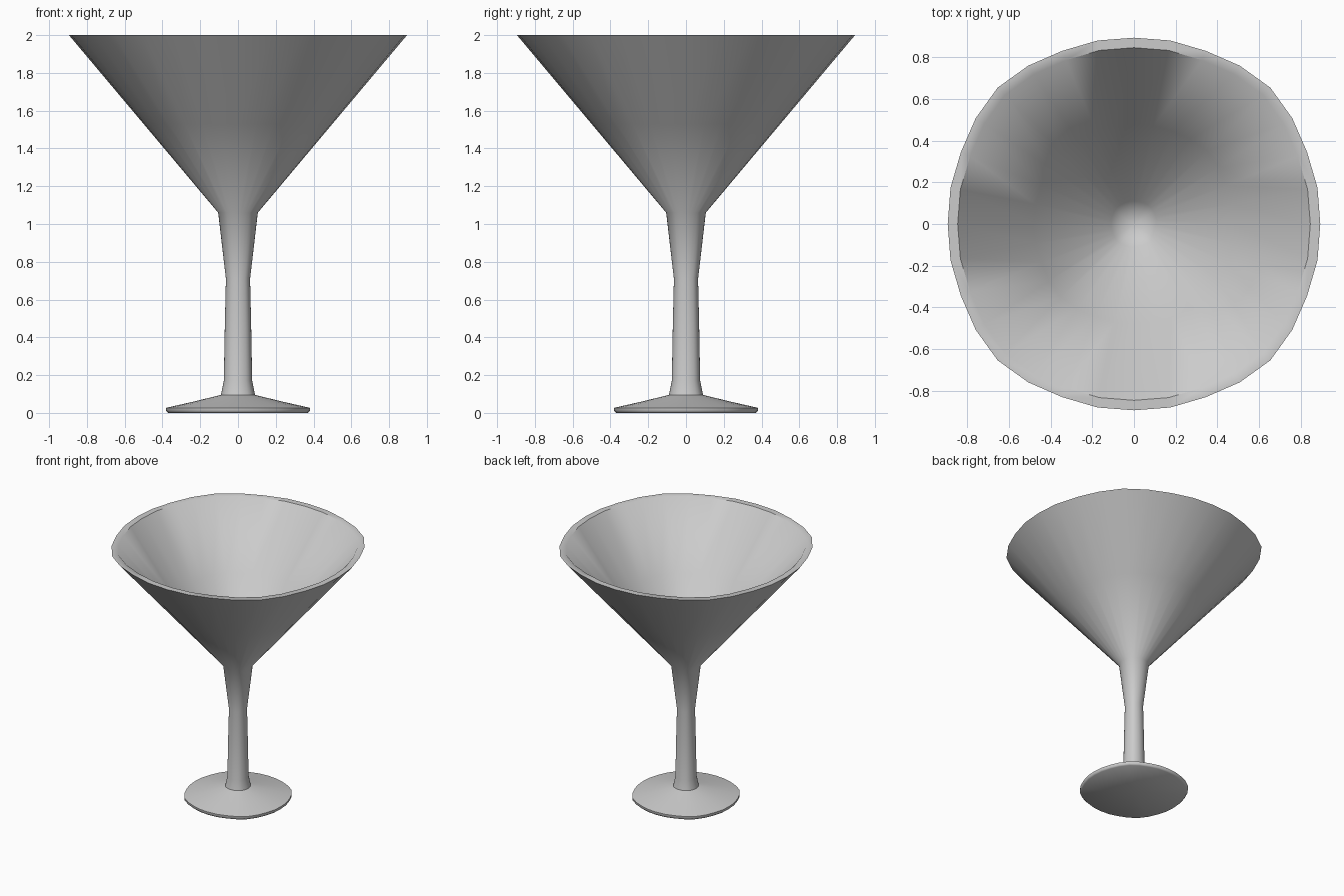
import bpy, bmesh, math

if "Cube" in bpy.data.objects:
    bpy.data.objects.remove(bpy.data.objects["Cube"])

SIDES = 32
# Slight swelling of the outline toward the four diagonals
SWELL = [1.0, 1.004, 1.006, 1.022, 1.035, 1.022, 1.006, 1.004]


def lathe(name, profile):
    """Revolve (radius, height) points; radius 0 becomes a single pole."""
    bm = bmesh.new()
    rings = []
    for r, z in profile:
        if r == 0:
            rings.append([bm.verts.new((0, 0, z))] * SIDES)
            continue
        ring = []
        for i in range(SIDES):
            a = 2 * math.pi * i / SIDES
            k = r * SWELL[i % 8]
            ring.append(bm.verts.new((k * math.cos(a), k * math.sin(a), z)))
        rings.append(ring)
    for low, high in zip(rings, rings[1:]):
        for i in range(SIDES):
            j = (i + 1) % SIDES
            corners = dict.fromkeys((low[i], low[j], high[j], high[i]))
            bm.faces.new(list(corners))
    bmesh.ops.recalc_face_normals(bm, faces=bm.faces)
    mesh = bpy.data.meshes.new(name)
    bm.to_mesh(mesh)
    bm.free()
    obj = bpy.data.objects.new(name, mesh)
    bpy.context.collection.objects.link(obj)
    bpy.ops.object.select_all(action='DESELECT')
    obj.select_set(True)
    bpy.context.view_layer.objects.active = obj
    bpy.ops.object.shade_smooth_by_angle(angle=math.radians(50))
    return obj


# Foot, stem and hollow conical bowl in one continuous skin
lathe("cocktail_glass", [
    (0, 0), (0.37, 0), (0.38, 0.01), (0.38, 0.027),        # foot disc
    (0.235, 0.06), (0.09, 0.095), (0.075, 0.17),           # foot slope
    (0.07, 0.45), (0.064, 0.71), (0.105, 1.06),            # stem
    (0.5, 1.53), (0.895, 2.0), (0.847, 2.0),               # bowl and rim
    (0.48, 1.562), (0.11, 1.12), (0.06, 1.085), (0, 1.075) # inside
])
